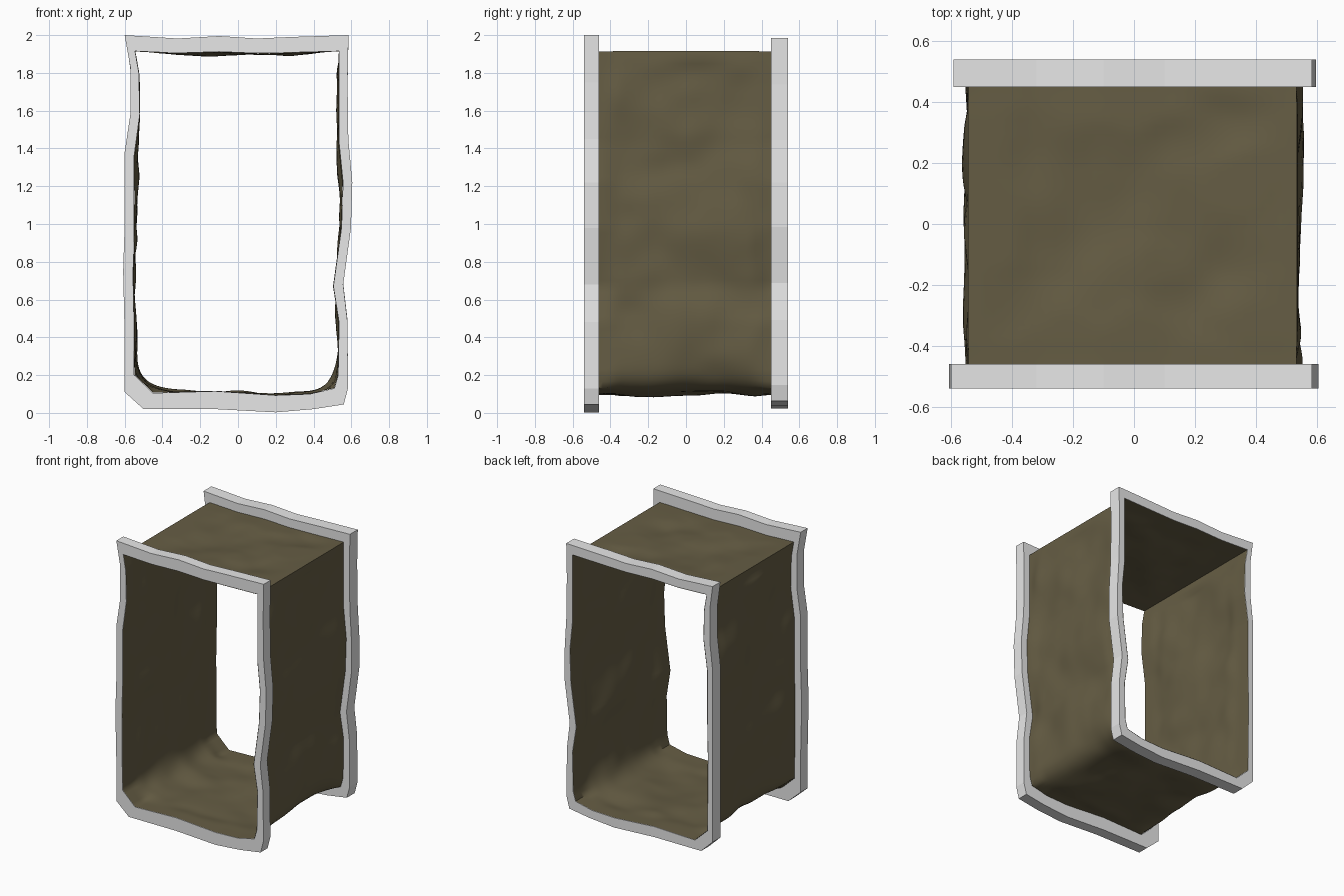
import bpy, bmesh, math
from mathutils import Vector, noise

if "Cube" in bpy.data.objects:
    bpy.data.objects.remove(bpy.data.objects["Cube"])

def material(name, col):
    m = bpy.data.materials.new(name)
    m.diffuse_color = (*col, 1)
    m.use_nodes = True
    m.node_tree.nodes["Principled BSDF"].inputs["Base Color"].default_value = m.diffuse_color
    return m

GREY = material("pale grey frame", (0.8, 0.8, 0.8))
ROCK = material("dark olive rock", (0.132, 0.11, 0.058))

# Wavy outline: outer x, outer z, inner x, inner z (counter-clockwise from top left)
RING = [
    (-.60, 2.0, -.545, 1.915), (-.57, 1.83, -.525, 1.80), (-.57, 1.58, -.52, 1.58),
    (-.60, 1.38, -.55, 1.36), (-.60, 1.0, -.55, 1.0), (-.608, .75, -.555, .75),
    (-.60, .40, -.553, .40), (-.60, .11, -.55, .20), (-.50, .02, -.45, .105),
    (-.12, .02, -.12, .115), (.20, .003, .20, .093), (.40, .02, .38, .10),
    (.56, .045, .51, .13), (.582, .13, .53, .20), (.58, .48, .535, .48),
    (.557, .68, .505, .67), (.598, .98, .548, .98), (.605, 1.22, .556, 1.22),
    (.584, 1.45, .535, 1.43), (.58, 1.75, .535, 1.75), (.585, 2.0, .535, 1.915),
    (.28, 1.99, .28, 1.908), (.10, 1.982, .10, 1.904), (-.10, 1.995, -.10, 1.912),
    (-.32, 1.982, -.32, 1.905)]

def make_object(name, bm, mat):
    bmesh.ops.recalc_face_normals(bm, faces=bm.faces)
    me = bpy.data.meshes.new(name)
    bm.to_mesh(me)
    bm.free()
    me.materials.append(mat)
    ob = bpy.data.objects.new(name, me)
    bpy.context.collection.objects.link(ob)
    return ob

# End frames: a solid ring with square section
def frame(name, y0, y1, bottom, top, left, right):
    bm = bmesh.new()
    fit = lambda z: bottom + z * (top - bottom) / 2
    loops = []
    for ox, oz, ix, iz in RING:
        ox = max(left, min(right, ox))
        loops.append([bm.verts.new(p) for p in (
            (ox, y0, fit(oz)), (ox, y1, fit(oz)), (ix, y1, iz), (ix, y0, iz))])
    for i, a in enumerate(loops):
        b = loops[(i + 1) % len(loops)]
        for k in range(4):
            j = (k + 1) % 4
            bm.faces.new((a[k], a[j], b[j], b[k]))
    return make_object(name, bm, GREY)

frame("front_frame", -.54, -.46, 0, 2, -.61, .61)
frame("back_frame", .45, .54, .02, 1.985, -.592, .597)

# Rock tunnel: thin sheet lining the frames, gently bumpy between them
ROWS, STEP = 44, .03
pts = []
for i, r in enumerate(RING):
    a, b = Vector(r[2:]), Vector(RING[(i + 1) % len(RING)][2:])
    count = max(1, round((b - a).length / STEP))
    pts += [a.lerp(b, k / count) for k in range(count)]
N = len(pts)

def smooth(t):
    t = max(0, min(1, t))
    return t * t * (3 - 2 * t)

# Straighter walls and softer floor corners in the middle of the tunnel
middle = []
for p in pts:
    q = p.copy()
    if .3 < p.y < 1.9 and abs(p.x) > .49:
        q.x += (math.copysign(.54, p.x) - p.x) * .6
    middle.append(q)
for _ in range(12):
    middle = [p if p.y > .45 else (middle[i - 1] + p * 2 + middle[(i + 1) % N]) / 4
              for i, p in enumerate(middle)]
normals = []
for i in range(N):
    t = middle[(i + 1) % N] - middle[i - 1]
    normals.append(Vector((-t.y, t.x)).normalized())  # points into the tunnel

bm = bmesh.new()
rows = []
for j in range(ROWS + 1):
    y = -.5395 + 1.079 * j / ROWS
    fade = smooth((.46 - abs(y)) / .12)
    row = []
    for i in range(N):
        p = pts[i].lerp(middle[i], smooth((.45 - abs(y)) / .12))
        v = Vector((p.x, y, p.y))
        d = .027 * noise.noise(v * 3.1 + Vector((4, 1, 7))) + .01 * noise.noise(v * 6.5)
        if p.y > 1.85:                                # ceiling only sags
            d = max(0, d + .004) * smooth((.54 - abs(p.x)) / .2)
        else:
            d *= smooth((1.915 - p.y) / .12)
        q = p + normals[i] * (d * fade + .002 * (1 - fade))
        row.append(bm.verts.new((q.x, y, q.y)))
    rows.append(row)
for a, b in zip(rows, rows[1:]):
    for i in range(N):
        k = (i + 1) % N
        bm.faces.new((a[i], a[k], b[k], b[i]))
tunnel = make_object("rock_tunnel", bm, ROCK)
bpy.context.view_layer.objects.active = tunnel
tunnel.select_set(True)
bpy.ops.object.shade_smooth_by_angle(angle=math.radians(60))
